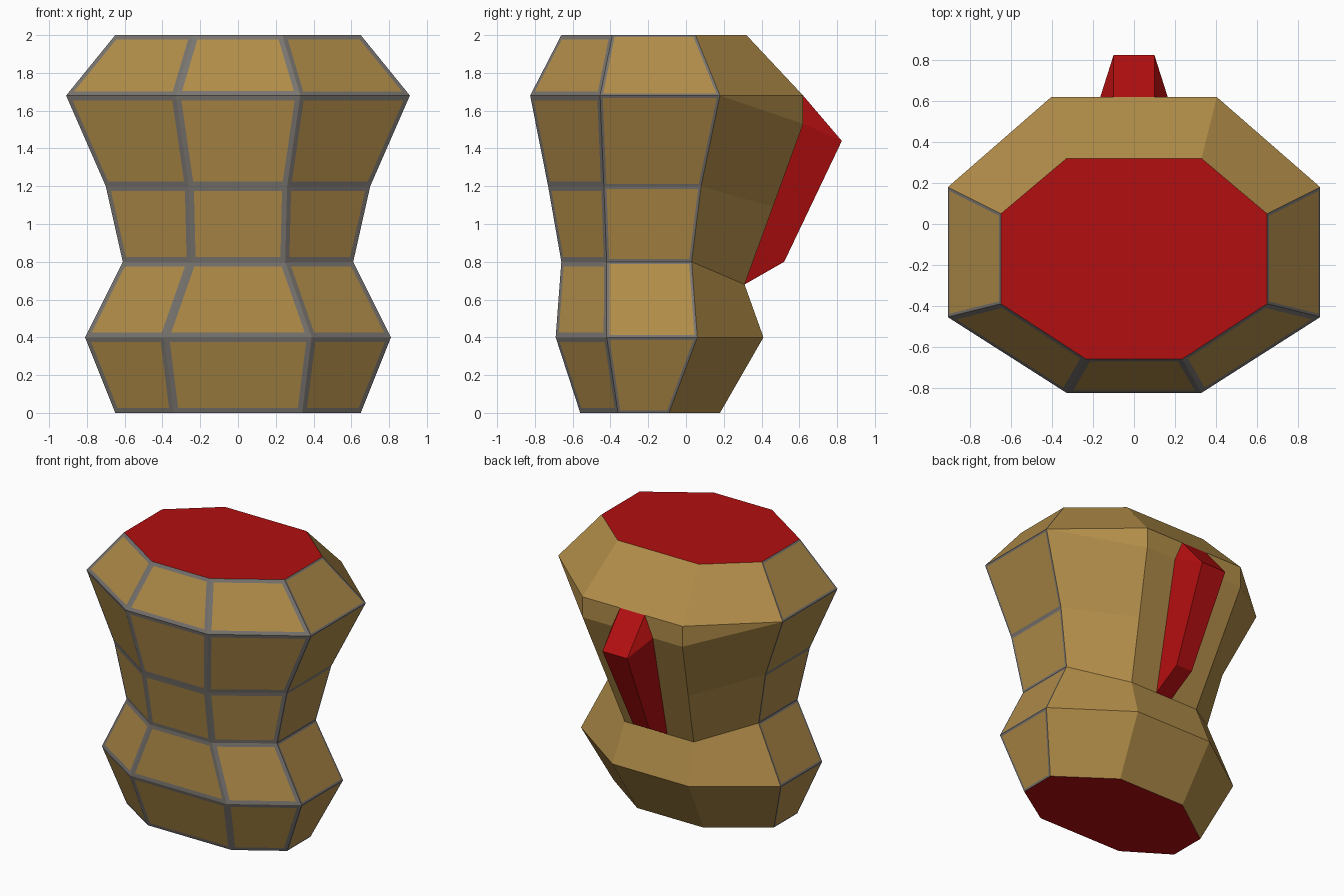
import bpy, bmesh

if "Cube" in bpy.data.objects:
    bpy.data.objects.remove(bpy.data.objects["Cube"])


def material(name, rgb):
    m = bpy.data.materials.new(name)
    m.diffuse_color = (*rgb, 1)
    m.use_nodes = True
    m.node_tree.nodes["Principled BSDF"].inputs["Base Color"].default_value = m.diffuse_color
    return m


TAN = material("tan panel", (0.44, 0.265, 0.066))
GREY = material("grey trim", (0.19, 0.175, 0.16))
RED = material("red", (0.45, 0.0045, 0.005))


def add_object(name, bm, mats):
    bmesh.ops.recalc_face_normals(bm, faces=bm.faces[:])
    mesh = bpy.data.meshes.new(name)
    bm.to_mesh(mesh)
    bm.free()
    for m in mats:
        mesh.materials.append(m)
    ob = bpy.data.objects.new(name, mesh)
    bpy.context.collection.objects.link(ob)
    return ob


# Torso levels: z, front half width, front y, side x, side front y, side back y,
# back half width, back y, back z
LEVELS = [
    (0.00, 0.34, -0.56, 0.65, -0.36, -0.09, 0.27, 0.18, 0.00),
    (0.40, 0.39, -0.69, 0.81, -0.42, 0.06, 0.31, 0.41, 0.40),
    (0.80, 0.25, -0.66, 0.61, -0.42, 0.03, 0.28, 0.31, 0.68),
    (1.20, 0.26, -0.73, 0.70, -0.435, 0.08, 0.34, 0.46, 1.09),
    (1.68, 0.33, -0.825, 0.91, -0.455, 0.18, 0.405, 0.62, 1.53),
    (1.68, 0.33, -0.825, 0.91, -0.455, 0.18, 0.405, 0.62, 1.68),
    (2.00, 0.235, -0.66, 0.65, -0.39, 0.05, 0.33, 0.32, 2.00),
]

# Torso shell: octagonal rings, shared vertices where levels coincide
bm = bmesh.new()
cache = {}


def vert(co):
    if co not in cache:
        cache[co] = bm.verts.new(co)
    return cache[co]


rings = []
for z, fx, fy, sx, sf, sb, bx, by, bz in LEVELS:
    half = [(fx, fy, z), (sx, sf, z), (sx, sb, z), (bx, by, bz)]
    ring = half + [(-x, y, h) for x, y, h in reversed(half)]
    rings.append([vert(c) for c in ring])

columns = {}
for low, high in zip(rings, rings[1:]):
    for i in range(8):
        j = (i + 1) % 8
        corners = list(dict.fromkeys((low[i], low[j], high[j], high[i])))
        if len(corners) > 2:
            columns.setdefault(i, []).append(bm.faces.new(corners))
for ring in (rings[0][::-1], rings[-1]):
    bm.faces.new(ring).material_index = 2
bmesh.ops.recalc_face_normals(bm, faces=bm.faces[:])

# Grey trim around the front, front corner and side panels
for group, width in (((7, 0, 6), 0.026), ((1, 5), 0.014)):
    faces = [f for i in group for f in columns[i]]
    rim = bmesh.ops.inset_individual(bm, faces=faces, thickness=width,
                                     use_even_offset=True)
    for f in rim["faces"]:
        f.material_index = 1
    for f in faces:
        f.material_index = 0
add_object("torso_shell", bm, (TAN, GREY, RED))

# Red back ridge: half profile (half width, y, z), mirrored and bridged
profile = [(0.10, 0.62, 1.68), (0.10, 0.825, 1.44), (0.065, 0.52, 0.80),
           (0.065, 0.31, 0.68), (0.165, 0.62, 1.53)]
bm = bmesh.new()
right = [bm.verts.new(p) for p in profile]
left = [bm.verts.new((-x, y, z)) for x, y, z in profile]
for side in (right, left):
    bm.faces.new((side[0], side[1], side[4]))
    bm.faces.new((side[1], side[2], side[3], side[4]))
for i in range(3):
    bm.faces.new((right[i], left[i], left[i + 1], right[i + 1]))
bm.faces.new((right[3], left[3], left[4], right[4]))
bm.faces.new((right[4], left[4], left[0], right[0]))
add_object("back_ridge", bm, (RED,))
# Pull the hidden base faces just inside the shell so they never flicker
mesh = bpy.data.objects["back_ridge"].data
bm = bmesh.new()
bm.from_mesh(mesh)
base = [f for f in bm.faces if f.normal.y < -0.5 and f.calc_center_median().y < 0.63
        and all(v.co.y < 0.63 for v in f.verts)
        and any(abs(abs(v.co.x) - 0.165) < 1e-4 for v in f.verts)]
bmesh.ops.delete(bm, geom=base, context="FACES_ONLY")
bm.to_mesh(mesh)
bm.free()
